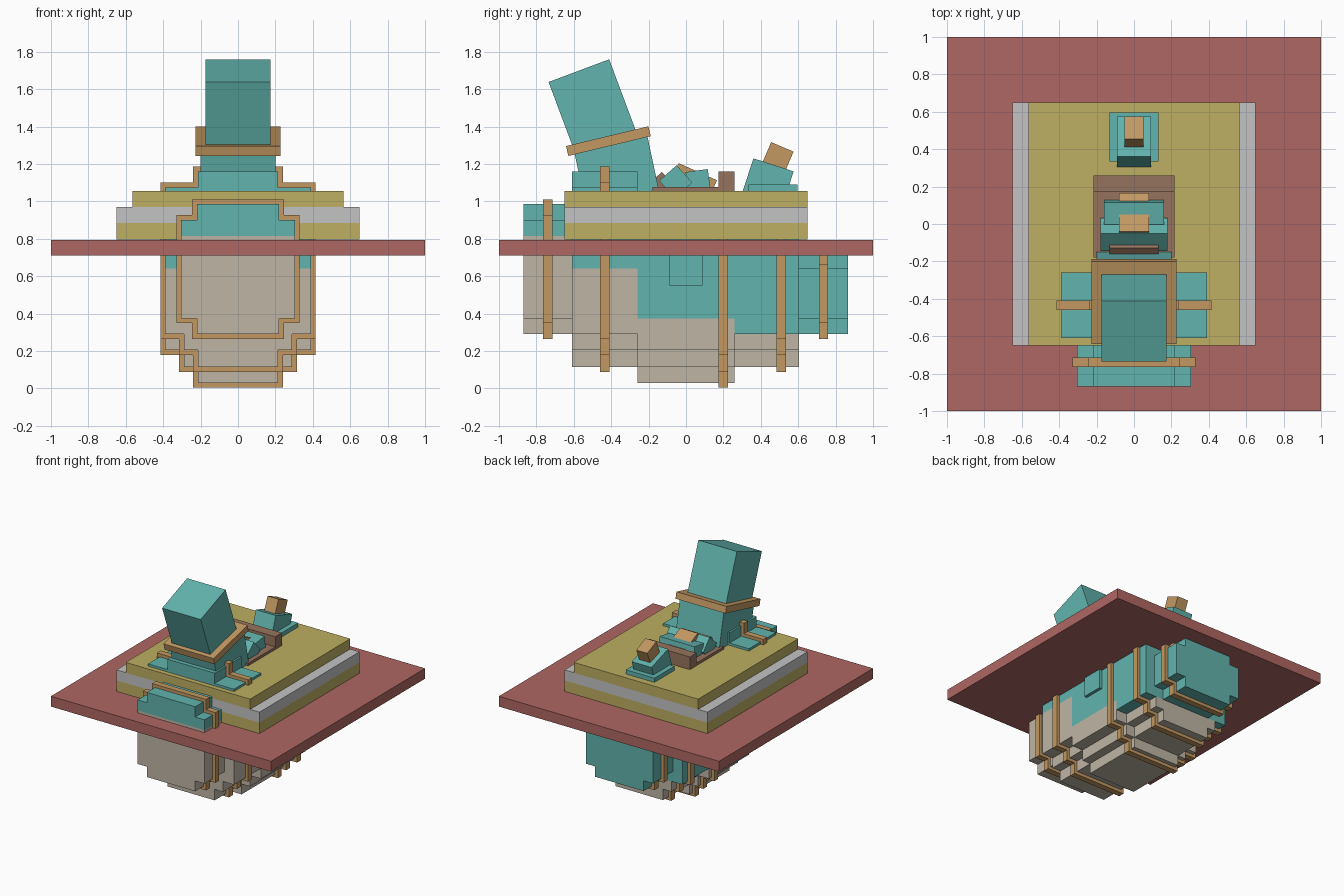
import bpy, bmesh, math
from mathutils import Matrix, Vector

if "Cube" in bpy.data.objects:
    bpy.data.objects.remove(bpy.data.objects["Cube"])


def material(name, r, g, b):
    lin = [((c / 255 + 0.055) / 1.055) ** 2.4 for c in (r, g, b)] + [1]
    m = bpy.data.materials.new(name)
    m.use_nodes = True
    m.diffuse_color = lin
    m.node_tree.nodes["Principled BSDF"].inputs["Base Color"].default_value = lin
    return m


TEAL = material("teal", 98, 180, 174)
RED = material("brick red", 175, 103, 99)
YELLOW = material("sand yellow", 190, 175, 98)
GREY = material("light grey", 196, 196, 196)
BRASS = material("brass", 194, 152, 98)
BROWN = material("dull brown", 150, 116, 95)
BEIGE = material("hull beige", 190, 181, 165)


def finish(name, bm, mats):
    bmesh.ops.recalc_face_normals(bm, faces=bm.faces[:])
    me = bpy.data.meshes.new(name)
    bm.to_mesh(me)
    bm.free()
    for m in mats:
        me.materials.append(m)
    ob = bpy.data.objects.new(name, me)
    bpy.context.collection.objects.link(ob)
    return ob


def box(name, mat, y, z, size, tilt=0, x=0):
    """Box centred at (x, y, z), tilted about the x axis in degrees."""
    bm = bmesh.new()
    bmesh.ops.create_cube(bm, size=1, matrix=Matrix.Translation((x, y, z))
                          @ Matrix.Rotation(math.radians(tilt), 4, 'X')
                          @ Matrix.Diagonal((*size, 1)))
    return finish(name, bm, [mat])


def stepped(name, tiers, y0, y1, mats, split=None):
    """Extrude a stepped outline; tiers are (half width, low z, high z), narrow to wide."""
    side = []
    for i, (w, lo, hi) in enumerate(tiers):
        if i:
            side.append((tiers[i - 1][0], lo))
        side.append((w, lo))
    for i in range(len(tiers) - 1, -1, -1):
        w, lo, hi = tiers[i]
        side.append((w, hi))
        if i and tiers[i - 1][2] > hi:
            side.append((tiers[i - 1][0], hi))
    outline = list(dict.fromkeys(side + [(-x, z) for x, z in reversed(side)]))
    bm = bmesh.new()
    face = bm.faces.new([bm.verts.new((x, y0, z)) for x, z in outline])
    ext = bmesh.ops.extrude_face_region(bm, geom=[face])
    bmesh.ops.translate(bm, vec=(0, y1 - y0, 0),
                        verts=[v for v in ext["geom"] if isinstance(v, bmesh.types.BMVert)])
    if split is not None:
        bmesh.ops.bisect_plane(bm, geom=bm.verts[:] + bm.edges[:] + bm.faces[:],
                               plane_co=Vector((0, 0, split)), plane_no=Vector((0, 0, 1)))
        for f in bm.faces:
            zs = [v.co.z for v in f.verts]
            f.material_index = int((min(zs) + max(zs)) / 2 < split - 0.0001)
    return finish(name, bm, mats)


# Ground slab and layered platform
box("ground_slab", RED, 0, 0.752, (2, 2, 0.085))
box("platform_lower", YELLOW, 0, 0.84, (1.3, 1.3, 0.09))
box("platform_middle", GREY, 0, 0.928, (1.3, 1.3, 0.086))
box("platform_upper", YELLOW, 0, 1.013, (1.13, 1.3, 0.085))

# Stepped hull sections: tiers, y range, colour split height, band position
sections = [
    ("nose", [(0.22, 0.29, 0.985), (0.305, 0.375, 0.9)], -0.87, -0.61, 0.815, -0.74),
    ("front", [(0.215, 0.115, 1.16), (0.29, 0.205, 1.075), (0.39, 0.29, 1.075)],
     -0.61, -0.26, 0.64, -0.435),
    ("middle", [(0.215, 0.03, 1.0), (0.29, 0.115, 1.0), (0.39, 0.205, 1.0)],
     -0.26, 0.26, 0.375, 0.2),
    ("rear", [(0.215, 0.115, 1.0), (0.29, 0.205, 1.0), (0.39, 0.29, 1.0)],
     0.26, 0.605, 0.29, 0.51),
    ("tail", [(0.22, 0.29, 0.715), (0.305, 0.375, 0.64)], 0.605, 0.865, None, 0.735),
]
for name, tiers, y0, y1, split, band in sections:
    stepped(name + "_hull", tiers, y0, y1, [TEAL, BEIGE], split)
    grown = [(w + 0.025, lo - 0.026, hi + 0.026) for w, lo, hi in tiers]
    stepped(name + "_band", grown, band - 0.025, band + 0.025, [BRASS])

# Small side boxes on the middle hull
for side, name in ((1, "left"), (-1, "right")):
    box(name + "_side_box", TEAL, 0, 0.635, (0.04, 0.175, 0.17), 0, side * 0.395)

# Tilted tower
box("tower_neck", TEAL, -0.375, 1.18, (0.4, 0.4, 0.32), 12)
box("tower_collar", BRASS, -0.415, 1.322, (0.455, 0.453, 0.054), 13.5)
box("tower_head", TEAL, -0.494, 1.488, (0.35, 0.346, 0.45), 20.5)

# Open hatch with mechanism
box("hatch_base", BROWN, 0.04, 1.06, (0.435, 0.44, 0.034))
box("hatch_back_bar", BROWN, 0.217, 1.105, (0.435, 0.087, 0.11))
box("hatch_front_lever", TEAL, -0.055, 1.105, (0.36, 0.125, 0.125), 42)
box("hatch_rear_lever", TEAL, 0.065, 1.105, (0.32, 0.12, 0.12), 8)
box("hatch_front_block", BROWN, -0.125, 1.10, (0.26, 0.07, 0.09), 42)
box("hatch_bar", BRASS, 0.055, 1.135, (0.16, 0.22, 0.05), -24)
box("hatch_bar_head", BRASS, -0.005, 1.172, (0.16, 0.09, 0.03), -24)

# Rear knob
box("knob_plate", TEAL, 0.465, 1.07, (0.26, 0.26, 0.04))
box("knob_base", TEAL, 0.437, 1.10, (0.18, 0.226, 0.2), -18)
box("knob", BRASS, 0.492, 1.237, (0.1, 0.13, 0.118), -23)
